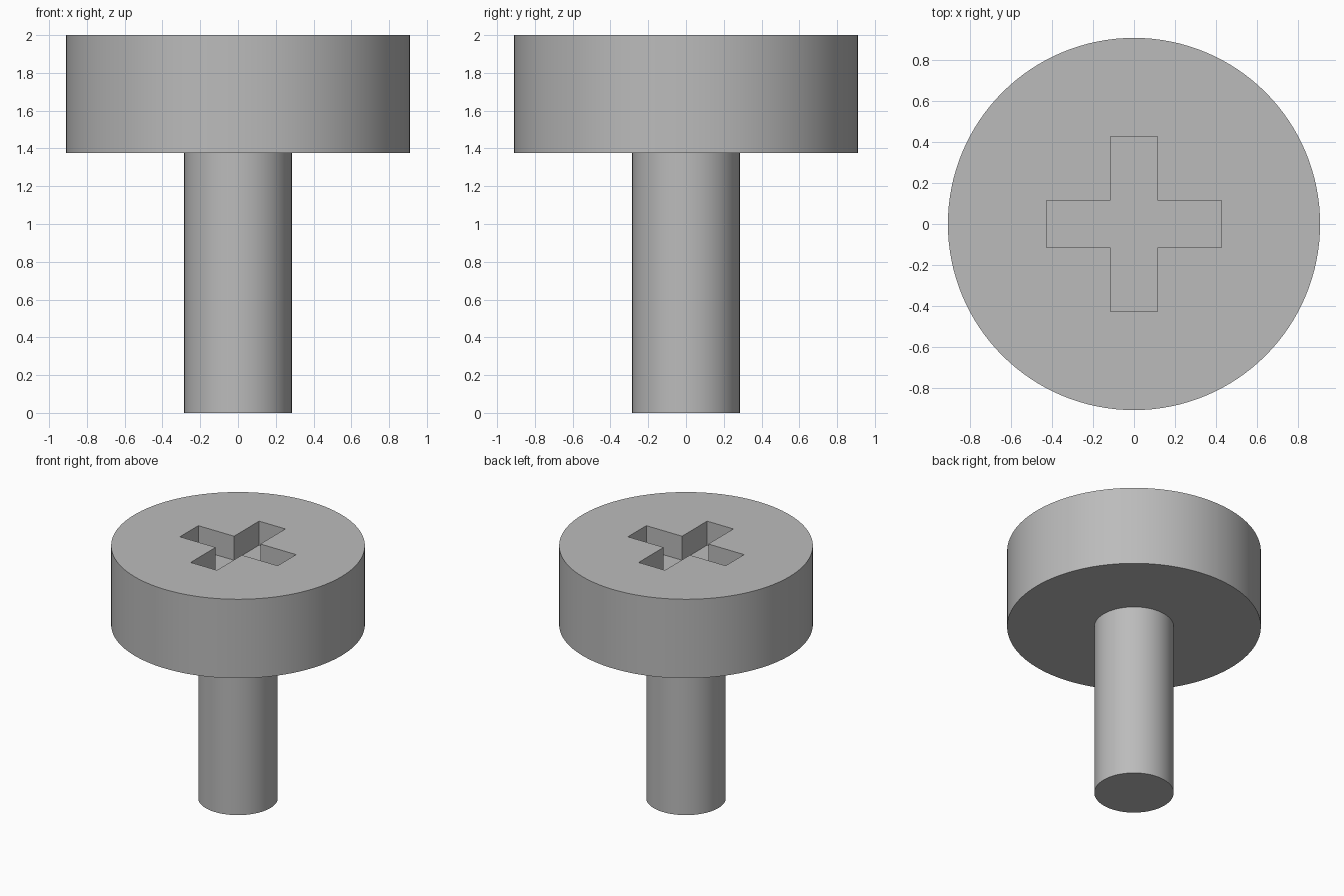
import bpy, math

cube = bpy.data.objects.get("Cube")
if cube:
    bpy.data.objects.remove(cube, do_unlink=True)

HEAD_R, SHANK_R = 0.91, 0.285
TOP, HEAD_Z = 2.0, 1.375
ARM, HALF_W, DEPTH = 0.428, 0.115, 0.19

metal = bpy.data.materials.new("grey_metal")
metal.use_nodes = True
grey = (0.5, 0.5, 0.5, 1)
metal.diffuse_color = grey
metal.node_tree.nodes["Principled BSDF"].inputs["Base Color"].default_value = grey


def cylinder(name, radius, z0, z1, sides):
    bpy.ops.mesh.primitive_cylinder_add(
        vertices=sides, radius=radius, depth=z1 - z0, location=(0, 0, (z0 + z1) / 2))
    ob = bpy.context.object
    ob.name = name
    ob.data.materials.append(metal)
    return ob


# Head and shank
head = cylinder("screw_head", HEAD_R, HEAD_Z, TOP, 128)
shank = cylinder("screw_shank", SHANK_R, 0, HEAD_Z, 96)

# Cross-shaped cutter: one arm outline turned four times, then extruded
outline = []
for k in range(4):
    c, s = round(math.cos(k * math.pi / 2)), round(math.sin(k * math.pi / 2))
    for x, y in ((ARM, -HALF_W), (ARM, HALF_W), (HALF_W, HALF_W)):
        outline.append((c * x - s * y, s * x + c * y))
n = len(outline)
verts = [(x, y, z) for z in (TOP - DEPTH, TOP + DEPTH) for x, y in outline]
faces = [tuple(reversed(range(n))), tuple(range(n, 2 * n))]
faces += [(i, (i + 1) % n, (i + 1) % n + n, i + n) for i in range(n)]
mesh = bpy.data.meshes.new("recess_cutter")
mesh.from_pydata(verts, [], faces)
mesh.materials.append(metal)
cutter = bpy.data.objects.new("recess_cutter", mesh)
bpy.context.collection.objects.link(cutter)

# Cut the driver recess into the head
cut = head.modifiers.new("recess", "BOOLEAN")
cut.operation = "DIFFERENCE"
cut.solver = "EXACT"
cut.object = cutter
bpy.ops.object.select_all(action="DESELECT")
bpy.context.view_layer.objects.active = head
head.select_set(True)
bpy.ops.object.modifier_apply(modifier=cut.name)
bpy.data.objects.remove(cutter, do_unlink=True)

# Smooth sides with crisp rims
shank.select_set(True)
bpy.ops.object.shade_smooth_by_angle(angle=math.radians(30))
